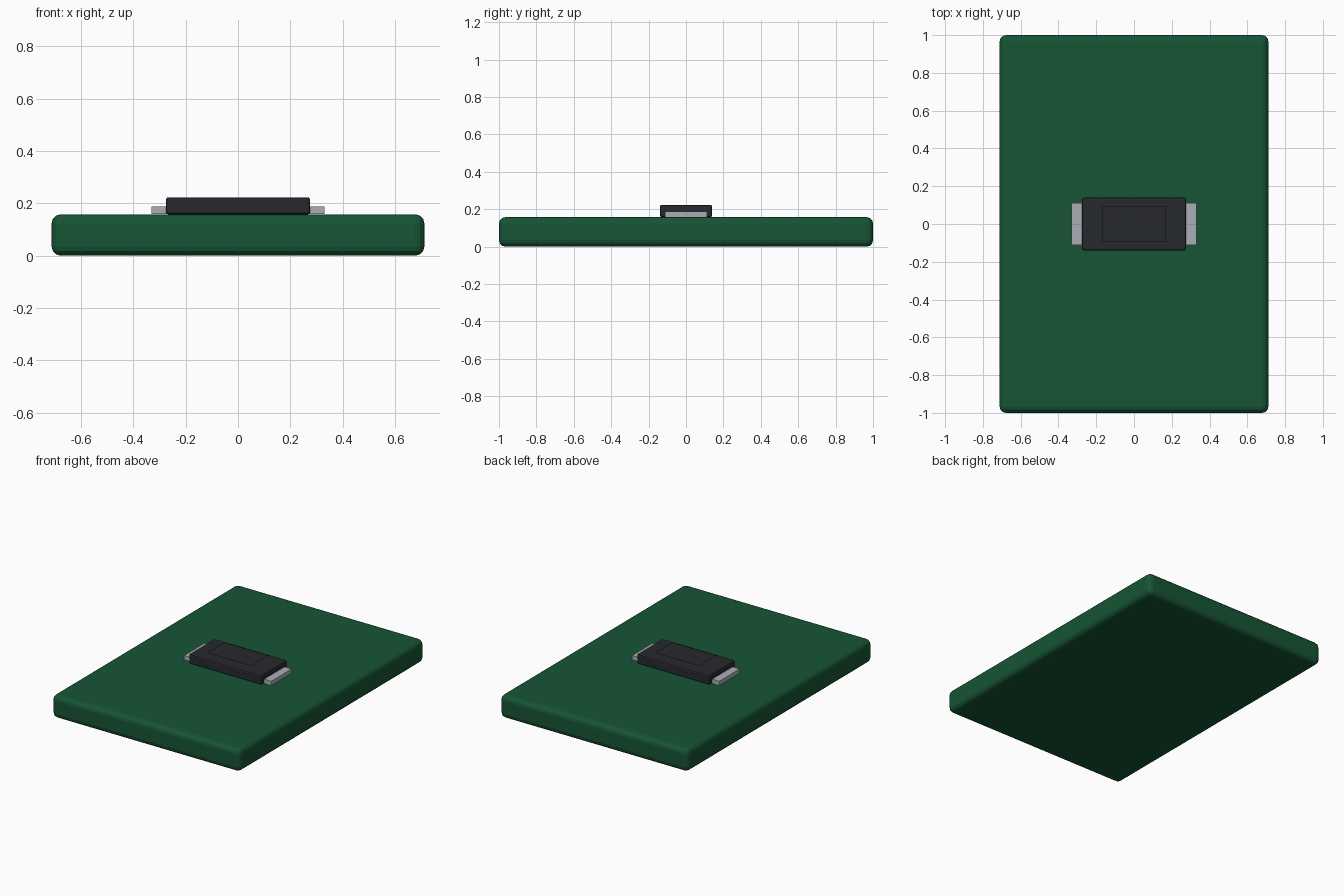
import bpy

if "Cube" in bpy.data.objects:
    bpy.data.objects.remove(bpy.data.objects["Cube"])

def mat(name, rgb):
    m = bpy.data.materials.new(name)
    m.diffuse_color = (*rgb, 1)
    m.use_nodes = True
    m.node_tree.nodes["Principled BSDF"].inputs["Base Color"].default_value = m.diffuse_color
    return m

GREEN = mat("board_green", (0.008, 0.09, 0.035))
BLACK = mat("package_black", (0.02, 0.022, 0.026))
METAL = mat("lead_metal", (0.4, 0.43, 0.47))

def box(name, lo, hi, material, bevel=0.0, segments=1):
    """Axis-aligned box between two corners, with optional rounded edges."""
    centre = [(a + b) / 2 for a, b in zip(lo, hi)]
    bpy.ops.mesh.primitive_cube_add(size=1, location=centre)
    ob = bpy.context.object
    ob.name = name
    ob.scale = [b - a for a, b in zip(lo, hi)]
    bpy.ops.object.transform_apply(location=False, rotation=False, scale=True)
    ob.data.materials.append(material)
    if bevel:
        mod = ob.modifiers.new("rounded_edges", 'BEVEL')
        mod.width = bevel
        mod.segments = segments
    return ob

# Circuit board slab
box("board", (-0.712, -1, 0), (0.712, 1, 0.158), GREEN, 0.035, 3)

# Component package
box("package_body", (-0.275, -0.139, 0.158), (0.275, 0.139, 0.223), BLACK, 0.008, 2)

# Metal end leads, tucked under the package
for side, s in (("left", -1), ("right", 1)):
    xs = sorted((s * 0.22, s * 0.33))
    box(side + "_lead", (xs[0], -0.111, 0.159), (xs[1], 0.111, 0.188), METAL)

# Thin marking panel hovering just above the package
bpy.ops.mesh.primitive_plane_add(size=1, location=(0, 0, 0.243))
panel = bpy.context.object
panel.name = "top_panel"
panel.scale = (0.334, 0.188, 1)
bpy.ops.object.transform_apply(location=False, rotation=False, scale=True)
panel.data.materials.append(BLACK)
